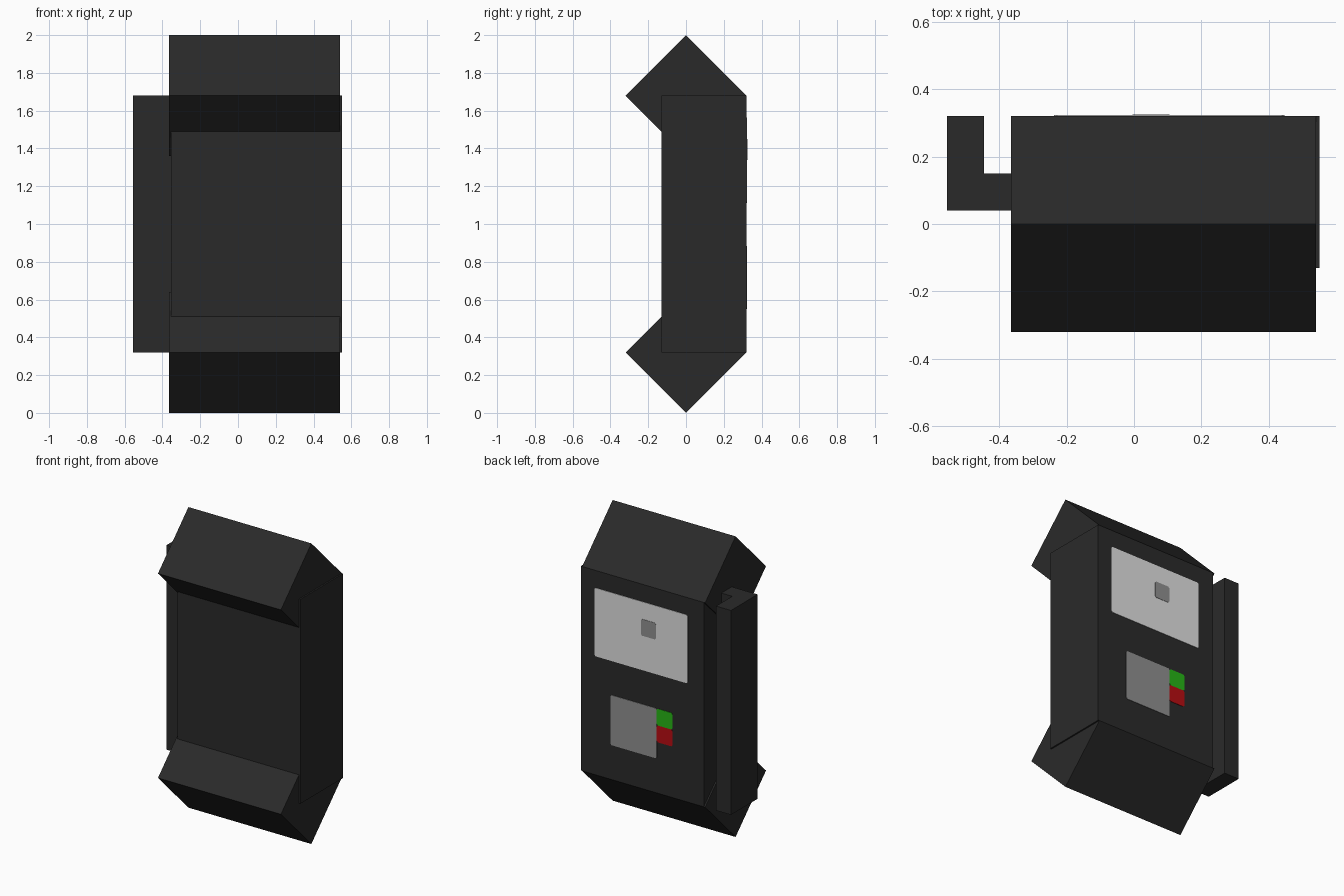
import bpy, bmesh

cube = bpy.data.objects.get("Cube")
if cube:
    bpy.data.objects.remove(cube, do_unlink=True)


def material(name, rgb):
    m = bpy.data.materials.new(name)
    m.use_nodes = True
    m.diffuse_color = (*rgb, 1)
    m.node_tree.nodes["Principled BSDF"].inputs["Base Color"].default_value = (*rgb, 1)
    return m


black = material("black casing", (0.023, 0.023, 0.023))
pale = material("pale screen", (0.75, 0.75, 0.75))
grey = material("mid grey", (0.28, 0.28, 0.28))
green = material("green button", (0.02, 0.46, 0.008))
red = material("red button", (0.48, 0.004, 0.006))


def prism(name, profile, axis, lo, hi, mat):
    """Extrude a closed 2D profile along x (profile y,z), y (x,z) or z (x,y)."""
    place = {"x": lambda a, b: (lo, a, b),
             "y": lambda a, b: (a, lo, b),
             "z": lambda a, b: (a, b, lo)}[axis]
    bm = bmesh.new()
    base = bm.faces.new([bm.verts.new(place(a, b)) for a, b in profile])
    ext = bmesh.ops.extrude_face_region(bm, geom=[base])
    moved = [v for v in ext["geom"] if isinstance(v, bmesh.types.BMVert)]
    shift = [hi - lo if axis == k else 0 for k in "xyz"]
    bmesh.ops.translate(bm, verts=moved, vec=shift)
    bmesh.ops.recalc_face_normals(bm, faces=bm.faces)
    mesh = bpy.data.meshes.new(name)
    bm.to_mesh(mesh)
    bm.free()
    mesh.materials.append(mat)
    ob = bpy.data.objects.new(name, mesh)
    bpy.context.collection.objects.link(ob)
    return ob


def rect(a0, a1, b0, b1, cut=0):
    """Rectangle outline, optionally with clipped corners."""
    if not cut:
        return [(a0, b0), (a1, b0), (a1, b1), (a0, b1)]
    return [(a0 + cut, b0), (a1 - cut, b0), (a1, b0 + cut), (a1, b1 - cut),
            (a1 - cut, b1), (a0 + cut, b1), (a0, b1 - cut), (a0, b0 + cut)]


# Main casing
R, LOW, HIGH = 0.32, 0.32, 1.68
prism("casing", rect(-0.355, 0.55, -0.13, R), "z", LOW, HIGH, black)

# Square bars turned on edge at the top and bottom
for name, z in (("bottom_cap", LOW), ("top_cap", HIGH)):
    diamond = [(0, z - R), (R, z), (0, z + R), (-R, z)]
    prism(name, diamond, "x", -0.365, 0.54, black)

# L-shaped card rail on the side
rail = [(-0.355, 0.04), (-0.355, 0.15), (-0.445, 0.15),
        (-0.445, R), (-0.555, R), (-0.555, 0.04)]
prism("card_rail", rail, "z", LOW, HIGH, black)

# Thin plates on the back: screen, keypad and buttons
plates = [
    ("screen", (-0.237, 0.447, 1.11, 1.565), 0.003, pale),
    ("screen_icon", (-0.005, 0.105, 1.34, 1.45), 0.005, grey),
    ("keypad", (-0.01, 0.33, 0.55, 0.883), 0.003, grey),
    ("green_button", (-0.125, -0.01, 0.772, 0.883), 0.003, green),
    ("red_button", (-0.125, -0.01, 0.66, 0.772), 0.003, red),
]
for name, box, depth, mat in plates:
    prism(name, rect(*box, cut=0.008), "y", R - 0.002, R + depth, mat)
